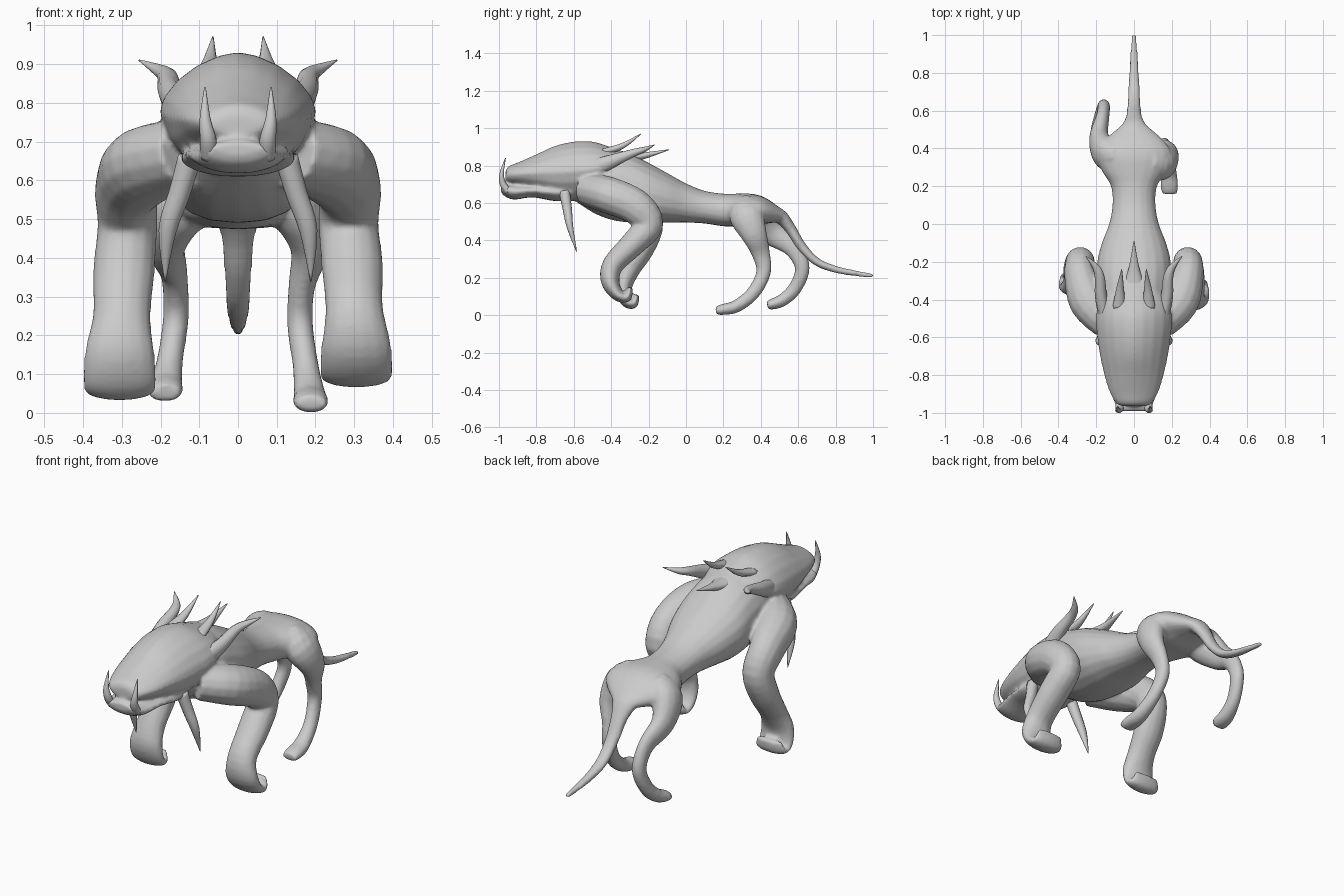
import bpy
import bmesh
import math
from mathutils import Vector

default_cube = bpy.data.objects.get("Cube")
if default_cube:
    bpy.data.objects.remove(default_cube, do_unlink=True)

hide = bpy.data.materials.new("grey hide")
hide.use_nodes = True
grey = (0.6, 0.6, 0.6, 1)
hide.diffuse_color = grey
hide.node_tree.nodes["Principled BSDF"].inputs["Base Color"].default_value = grey


def smooth_rows(rows, steps=4):
    """Catmull-Rom interpolation through rows of numbers."""
    rows = [Vector(row) for row in rows]
    padded = [rows[0]] + rows + [rows[-1]]
    result = []
    for a, b, c, d in zip(padded, padded[1:], padded[2:], padded[3:]):
        for step in range(steps):
            t = step / steps
            result.append(b + (c - a) * (t / 2)
                          + (a * 2 - b * 5 + c * 4 - d) * (t * t / 2)
                          + (b * 3 - a - c * 3 + d) * (t ** 3 / 2))
    return result + [rows[-1]]


def skin(bm, rings):
    """Bridge closed rings of points and cap both ends."""
    loops = [[bm.verts.new(point) for point in ring] for ring in rings]
    count = len(loops[0])
    for first, second in zip(loops, loops[1:]):
        for i in range(count):
            j = (i + 1) % count
            bm.faces.new((first[i], first[j], second[j], second[i]))
    bm.faces.new(loops[0][::-1])
    bm.faces.new(loops[-1])


def add_limb(bm, rows, sides=14):
    """Tube along rows of x, y, z, half width, half depth."""
    rows = smooth_rows(rows)
    centres = [Vector(row[:3]) for row in rows]
    rings = []
    for i, (row, centre) in enumerate(zip(rows, centres)):
        along = (centres[min(i + 1, len(rows) - 1)] - centres[max(i - 1, 0)]).normalized()
        across = Vector((1, 0, 0))
        across = (across - along * across.dot(along)).normalized()
        depth = along.cross(across)
        angles = [math.tau * k / sides for k in range(sides)]
        rings.append([centre + across * row[3] * math.cos(a) + depth * row[4] * math.sin(a)
                      for a in angles])
    skin(bm, rings)


def add_trunk(bm, rows, underside=1.0, crown=1.0, sides=20):
    """Upright sections: y, bottom, top, half width; a high crown slopes the upper sides."""
    rings = []
    for y, low, high, half in smooth_rows(rows):
        ring = []
        for k in range(sides):
            c, s = math.cos(math.tau * k / sides), math.sin(math.tau * k / sides)
            power = crown if s > 0 else 0.85
            x = half * math.copysign(abs(c) ** power, c)
            z = (low + high) / 2 + (high - low) / 2 * math.copysign(abs(s) ** power, s)
            if s < 0:
                x *= 1 + (underside - 1) * -s
            ring.append((x, y, z))
        rings.append(ring)
    skin(bm, rings)


def finish(name, bm):
    bmesh.ops.recalc_face_normals(bm, faces=bm.faces)
    mesh = bpy.data.meshes.new(name)
    bm.to_mesh(mesh)
    bm.free()
    mesh.materials.append(hide)
    mesh.shade_smooth()
    part = bpy.data.objects.new(name, mesh)
    bpy.context.collection.objects.link(part)
    return part


body = bmesh.new()

# torso
add_trunk(body, [
    (-.62, .63, .84, .11), (-.5, .55, .88, .17), (-.4, .51, .89, .19),
    (-.3, .495, .865, .195), (-.2, .49, .815, .195), (-.1, .495, .76, .17),
    (0, .495, .705, .132), (.1, .49, .665, .114), (.2, .475, .65, .122),
    (.28, .475, .65, .17), (.36, .475, .648, .2), (.43, .49, .625, .17), (.52, .5, .56, .07)])

# head and upper jaw
add_trunk(body, [
    (-.965, .715, .765, .06), (-.95, .705, .795, .095), (-.89, .69, .82, .13),
    (-.8, .66, .86, .158), (-.7, .62, .905, .18), (-.6, .61, .928, .195),
    (-.5, .63, .928, .202), (-.42, .69, .905, .185), (-.36, .75, .885, .14)],
    underside=.8, crown=1.2)

# lower jaw, a shallow scoop
add_trunk(body, [
    (-.99, .665, .7, .065), (-.975, .64, .705, .09), (-.92, .618, .7, .115),
    (-.82, .63, .7, .135), (-.7, .61, .7, .15), (-.6, .615, .7, .14)], underside=.8)

# tail
add_limb(body, [
    (0, .4, .57, .1, .05), (0, .5, .53, .075, .04), (0, .56, .46, .045, .03),
    (0, .62, .365, .036, .026), (0, .7, .285, .032, .022), (0, .8, .245, .026, .019),
    (0, .9, .225, .02, .016), (0, 1, .21, .012, .012)])

# front legs: shared x and thickness, one pose (y, z) per side
fore_shape = [(.13, .1, .09), (.235, .11, .1), (.285, .085, .095), (.285, .078, .08),
              (.295, .08, .068), (.3, .075, .058), (.305, .09, .05), (.305, .096, .035),
              (.305, .09, .025), (.305, .075, .015)]
shoulder = [(-.52, .67), (-.41, .64), (-.27, .58), (-.2, .485)]
fore_pose = {
    1: [(-.285, .38), (-.39, .27), (-.405, .18), (-.365, .11), (-.315, .095), (-.3, .15)],
    -1: [(-.235, .36), (-.3, .25), (-.335, .16), (-.32, .08), (-.28, .06), (-.265, .11)]}

# hind legs
hind_shape = [(.08, .08, .08), (.15, .075, .095), (.185, .052, .07), (.165, .035, .05),
              (.16, .034, .04), (.175, .034, .037), (.185, .042, .034), (.188, .047, .03),
              (.188, .04, .022)]
hind_pose = {
    1: [(.33, .57), (.325, .53), (.365, .43), (.4, .33), (.415, .23),
        (.36, .12), (.27, .048), (.2, .031), (.16, .023)],
    -1: [(.36, .57), (.375, .53), (.46, .44), (.57, .36), (.622, .25),
         (.58, .14), (.515, .08), (.465, .06), (.435, .052)]}

for side in (1, -1):
    for shape, pose in ((fore_shape, shoulder + fore_pose[side]), (hind_shape, hind_pose[side])):
        add_limb(body, [(side * x, y, z, w, d) for (x, w, d), (y, z) in zip(shape, pose)])

# fuse the flesh into one skin
body_object = finish("body", body)
remesh = body_object.modifiers.new("fuse", 'REMESH')
remesh.mode = 'VOXEL'
remesh.voxel_size = 0.009
remesh.use_smooth_shade = True
relax = body_object.modifiers.new("relax", 'SMOOTH')
relax.factor = 0.5
relax.iterations = 6

# paired horns, spikes, tusks and fangs
spines = {
    "ear_horn": [(.155, -.48, .79, .035, .05), (.175, -.38, .83, .032, .035),
                 (.182, -.28, .868, .026, .022), (.205, -.225, .885, .018, .015),
                 (.255, -.17, .91, .002, .002)],
    "crest_spike": [(.08, -.45, .87, .035, .02), (.073, -.34, .905, .02, .016),
                    (.065, -.24, .97, .002, .002)],
    "jaw_tusk": [(.075, -.95, .66, .022, .02), (.077, -.98, .705, .021, .018),
                 (.085, -.985, .76, .014, .012), (.085, -.965, .84, .002, .002)],
    "cheek_fang": [(.125, -.65, .66, .03, .03), (.15, -.635, .57, .028, .026),
                   (.182, -.62, .47, .023, .018), (.188, -.585, .34, .002, .002)]}
for name, rows in spines.items():
    for side, label in ((1, "left"), (-1, "right")):
        bm = bmesh.new()
        add_limb(bm, [(side * row[0], *row[1:]) for row in rows], sides=10)
        finish(label + "_" + name, bm)

# single spike on the nape
nape = bmesh.new()
add_limb(nape, [(0, -.36, .84, .07, .03), (0, -.24, .85, .03, .02), (0, -.09, .885, .002, .002)])
finish("nape_spike", nape)
